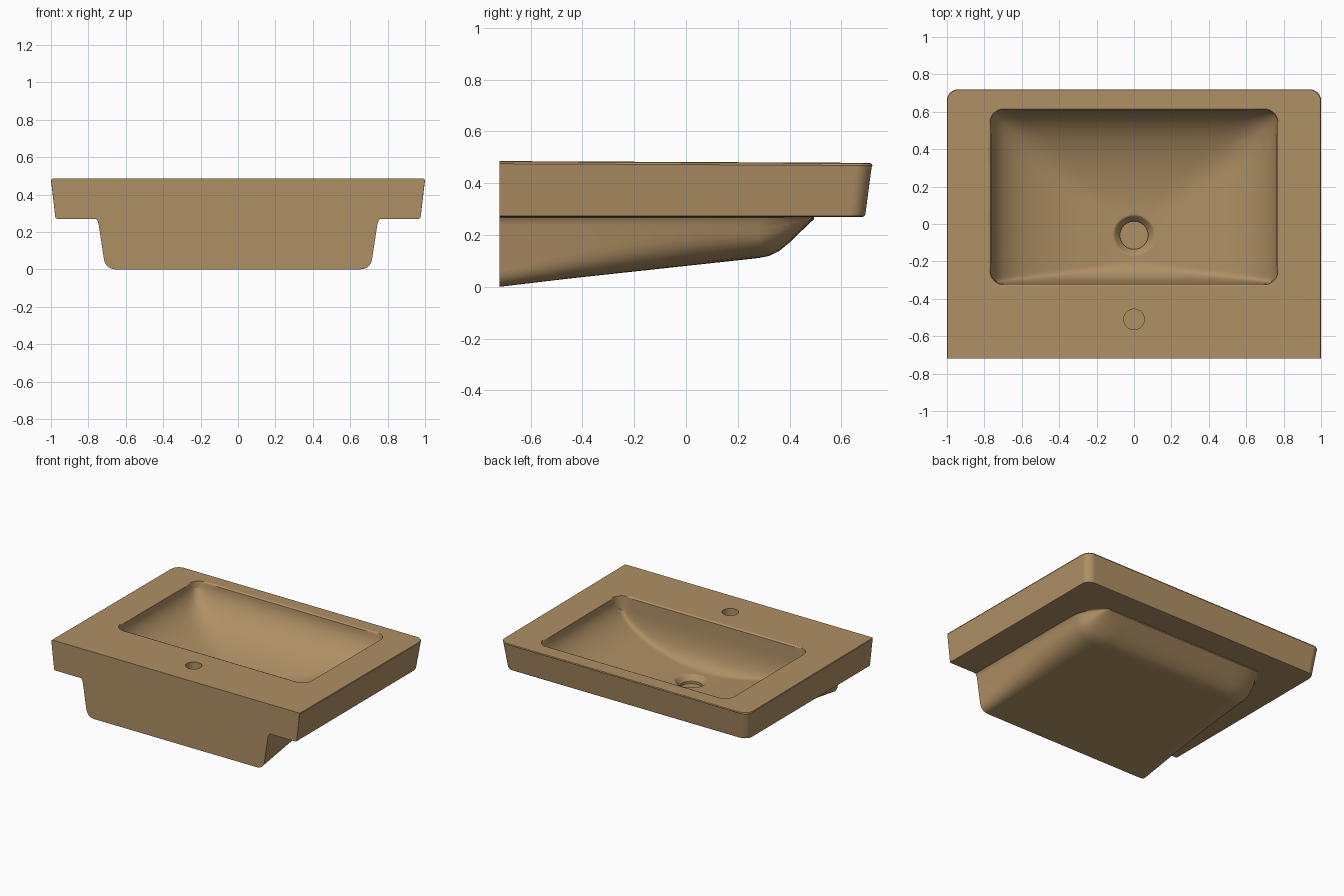
import bpy, bmesh, math

if "Cube" in bpy.data.objects:
    bpy.data.objects.remove(bpy.data.objects["Cube"], do_unlink=True)

clay = bpy.data.materials.new("warm_tan_ceramic")
clay.use_nodes = True
TAN = (0.43, 0.28, 0.13, 1)
clay.diffuse_color = TAN
clay.node_tree.nodes["Principled BSDF"].inputs["Base Color"].default_value = TAN

BACK = -0.72                      # flat wall-side plane


def rim_height(y):
    return 0.482 - 0.0035 * y / 0.72


def loft(name, rings):
    """Skin equal-length rings of points and cap both ends."""
    bm = bmesh.new()
    loops = [[bm.verts.new(p) for p in ring] for ring in rings]
    for a, b in zip(loops, loops[1:]):
        for i in range(len(a)):
            j = (i + 1) % len(a)
            bm.faces.new((a[i], a[j], b[j], b[i]))
    bm.faces.new(loops[0])
    bm.faces.new(loops[-1])
    bmesh.ops.recalc_face_normals(bm, faces=bm.faces)
    mesh = bpy.data.meshes.new(name)
    bm.to_mesh(mesh)
    bm.free()
    obj = bpy.data.objects.new(name, mesh)
    mesh.materials.append(clay)
    bpy.context.collection.objects.link(obj)
    return obj


def outline(hx, y0, y1, r_low, r_high, steps=8, side=1):
    """Rounded rectangle; each straight run is cut into `side` pieces."""
    pts = []
    corners = ((hx, y1, r_high, 0), (-hx, y1, r_high, 1),
               (-hx, y0, r_low, 2), (hx, y0, r_low, 3))
    for x, y, r, quarter in corners:
        cx, cy = x - math.copysign(r, x), y - r * (1 if y == y1 else -1)
        n = steps if r else 0
        arc = []
        for k in range(n + 1):
            a = (quarter + (k / n if n else 0)) * math.pi / 2
            arc.append((cx + r * math.cos(a), cy + r * math.sin(a)))
        if pts:
            pts += run(pts[-1], arc[0], side)
        pts += arc
    return pts + run(pts[-1], pts[0], side)


def run(p, q, n):
    return [(p[0] + (q[0] - p[0]) * k / n, p[1] + (q[1] - p[1]) * k / n)
            for k in range(1, n)]


def combine(target, cutter, operation):
    mod = target.modifiers.new(operation, "BOOLEAN")
    mod.operation, mod.object, mod.solver = operation, cutter, "EXACT"
    bpy.context.view_layer.objects.active = target
    bpy.ops.object.modifier_apply(modifier=mod.name)
    bpy.data.objects.remove(cutter, do_unlink=True)


# Rim slab: tapered, with softened lower and upper edges
slab_rings = []
for hx, y1, z in ((0.967, 0.682, 0.27), (0.974, 0.689, 0.273), (0.977, 0.693, 0.281),
                  (0.998, 0.717, -0.016), (1.0, 0.72, -0.01),
                  (0.997, 0.717, -0.003), (0.988, 0.708, 0.0)):
    slab_rings.append([(x, y, z if z > 0 else rim_height(y) + z)
                       for x, y in outline(hx, BACK, y1, 0, 0.06)])
basin = loft("washbasin", slab_rings)


# Underside shell: sections from back to front
def under_section(y, bottom):
    t = (y - BACK) / 1.22
    top = 0.745 - 0.12 * max(0, (y - 0.25) / 0.25) ** 2
    height = 0.27 - bottom
    foot = top - 0.13 * height
    rx = 0.06 + 0.16 * t
    rz = min(0.06 + 0.16 * t, 0.75 * height)
    half = [(top + 0.03, 0.33), (top + 0.03, 0.272), (top + 0.012, 0.268),
            (top + 0.004, 0.27 - min(0.015, height * 0.1)),
            (top, 0.27 - min(0.03, height * 0.2))]
    corner_x = foot + (top - foot) * rz / height
    for k in range(9):
        u = k / 8
        half.append(((1 - u) ** 2 * corner_x + 2 * u * (1 - u) * foot + u * u * (foot - rx),
                     bottom + (1 - u) ** 2 * rz))
    half = [(x, z) for x, z in half]
    return [(x, y, z) for x, z in half] + [(-x, y, z) for x, z in reversed(half)]


profile = [(BACK, 0.0), (-0.45, 0.032), (-0.2, 0.059), (0.05, 0.086), (0.28, 0.111),
           (0.32, 0.119), (0.36, 0.138), (0.4, 0.171), (0.44, 0.21), (0.47, 0.238), (0.495, 0.262)]
shell = loft("underside_shell", [under_section(y, z) for y, z in profile])
combine(basin, shell, "UNION")

# Bowl: blended curved sides, long front slope and steep back wall
HX, Y0, Y1, FLOOR = 0.765, -0.32, 0.61, 0.155


def rise(t, n):
    t = min(max(t, 0), 1)
    return 1 - (1 - t ** n) ** (1 / n)


def bowl_height(x, y):
    parts = (rise(abs(x) / HX, 2.2), rise(y / Y1, 2), rise((-0.18 - y) / 0.14, 2.8))
    h = min(1, sum(p ** 4 for p in parts) ** 0.25)
    return FLOOR + (rim_height(y) - 0.008 - FLOOR) * h


edge = outline(HX, Y0, Y1, 0.07, 0.07, 8, 28)
mid = (Y0 + Y1) / 2
bowl_rings = []
for grow, lift in ((0.012, 0.1), (0.012, 0.0), (0.005, -0.002)):
    bowl_rings.append([(x, y, rim_height(y) + lift) for x, y in
                       outline(HX + grow, Y0 - grow, Y1 + grow, 0.07 + grow, 0.07 + grow, 8, 28)])
for k in range(36):
    s = 1 - (k / 36) ** 1.6
    bowl_rings.append([(x * s, mid + (y - mid) * s, bowl_height(x * s, mid + (y - mid) * s))
                       for x, y in edge])
combine(basin, loft("bowl_cutter", bowl_rings), "DIFFERENCE")


# Drain recess and tap hole
def round_cutter(name, y, levels):
    angles = [math.tau * k / 40 for k in range(40)]
    return loft(name, [[(r * math.cos(a), y + r * math.sin(a), z) for a in angles]
                       for r, z in levels])


combine(basin, round_cutter("drain_cutter", -0.06, ((0.112, 0.22), (0.112, 0.158), (0.1, 0.15),
                            (0.075, 0.118), (0.075, 0.1))), "DIFFERENCE")
combine(basin, round_cutter("tap_cutter", -0.51, ((0.055, 0.6), (0.055, 0.43))), "DIFFERENCE")

# Smooth shading with crisp edges
bpy.ops.object.select_all(action="DESELECT")
basin.select_set(True)
bpy.context.view_layer.objects.active = basin
bpy.ops.object.shade_smooth_by_angle(angle=math.radians(35))
weighted = basin.modifiers.new("weighted_normals", "WEIGHTED_NORMAL")
weighted.keep_sharp = True
